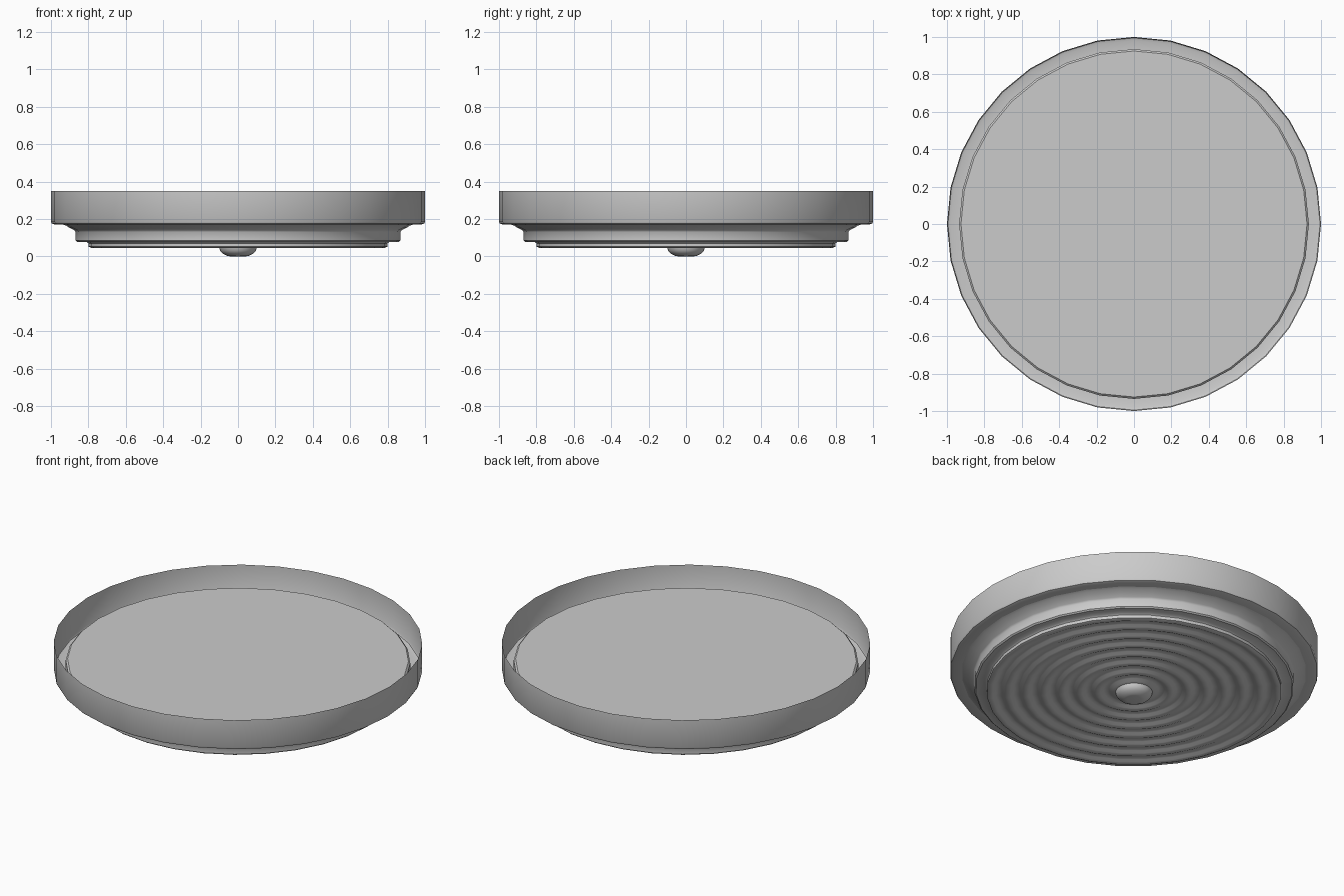
import bpy, bmesh, math

cube = bpy.data.objects.get("Cube")
if cube:
    bpy.data.objects.remove(cube, do_unlink=True)

SIDES = 32

grey = bpy.data.materials.new("light grey")
grey.use_nodes = True
colour = (0.6, 0.6, 0.6, 1)
grey.diffuse_color = colour
grey.node_tree.nodes["Principled BSDF"].inputs["Base Color"].default_value = colour


def lathe(name, profile):
    """Spin a (radius, height) profile around the z axis."""
    bm = bmesh.new()
    verts = [bm.verts.new((r, 0, z)) for r, z in profile]
    edges = [bm.edges.new(pair) for pair in zip(verts, verts[1:])]
    bmesh.ops.spin(bm, geom=verts + edges, cent=(0, 0, 0), axis=(0, 0, 1),
                   angle=math.tau, steps=SIDES, use_duplicate=False)
    bmesh.ops.remove_doubles(bm, verts=bm.verts, dist=0.0005)
    bmesh.ops.recalc_face_normals(bm, faces=bm.faces)
    mesh = bpy.data.meshes.new(name)
    bm.to_mesh(mesh)
    bm.free()
    mesh.materials.append(grey)
    obj = bpy.data.objects.new(name, mesh)
    bpy.context.collection.objects.link(obj)
    bpy.ops.object.select_all(action='DESELECT')
    obj.select_set(True)
    bpy.context.view_layer.objects.active = obj
    bpy.ops.object.shade_smooth_by_angle(angle=math.radians(40))
    return obj


# Thin outer rim with a rounded lower lip turned inward
lathe("outer_rim", [(1, 0.35), (1, 0.185), (0.995, 0.175), (0.98, 0.17), (0.92, 0.17)])

# Concentric ripples on the underside of the shade
RIPPLES, STEPS = 7, 6
inner, outer = 0.1, 0.785
ripples = []
for i in range(RIPPLES * STEPS + 1):
    t = i / STEPS
    radius = outer + (inner - outer) * t / RIPPLES
    ripples.append((radius, 0.046 + 0.008 * (1 - math.cos(math.tau * t))))

# Stepped shade, closed by a flat top
lathe("shade", [(0, 0.245), (0.925, 0.245), (0.935, 0.235), (0.935, 0.17),
                (0.92, 0.165), (0.905, 0.155), (0.875, 0.14), (0.868, 0.13),
                (0.868, 0.085), (0.86, 0.078), (0.81, 0.078), (0.8, 0.07),
                (0.8, 0.052)] + ripples)

# Round finial in the middle of the underside
lathe("finial", [(0.1, 0.046), (0.096, 0.03), (0.08, 0.014), (0.055, 0.002),
                 (0.04, 0), (0, 0)])
